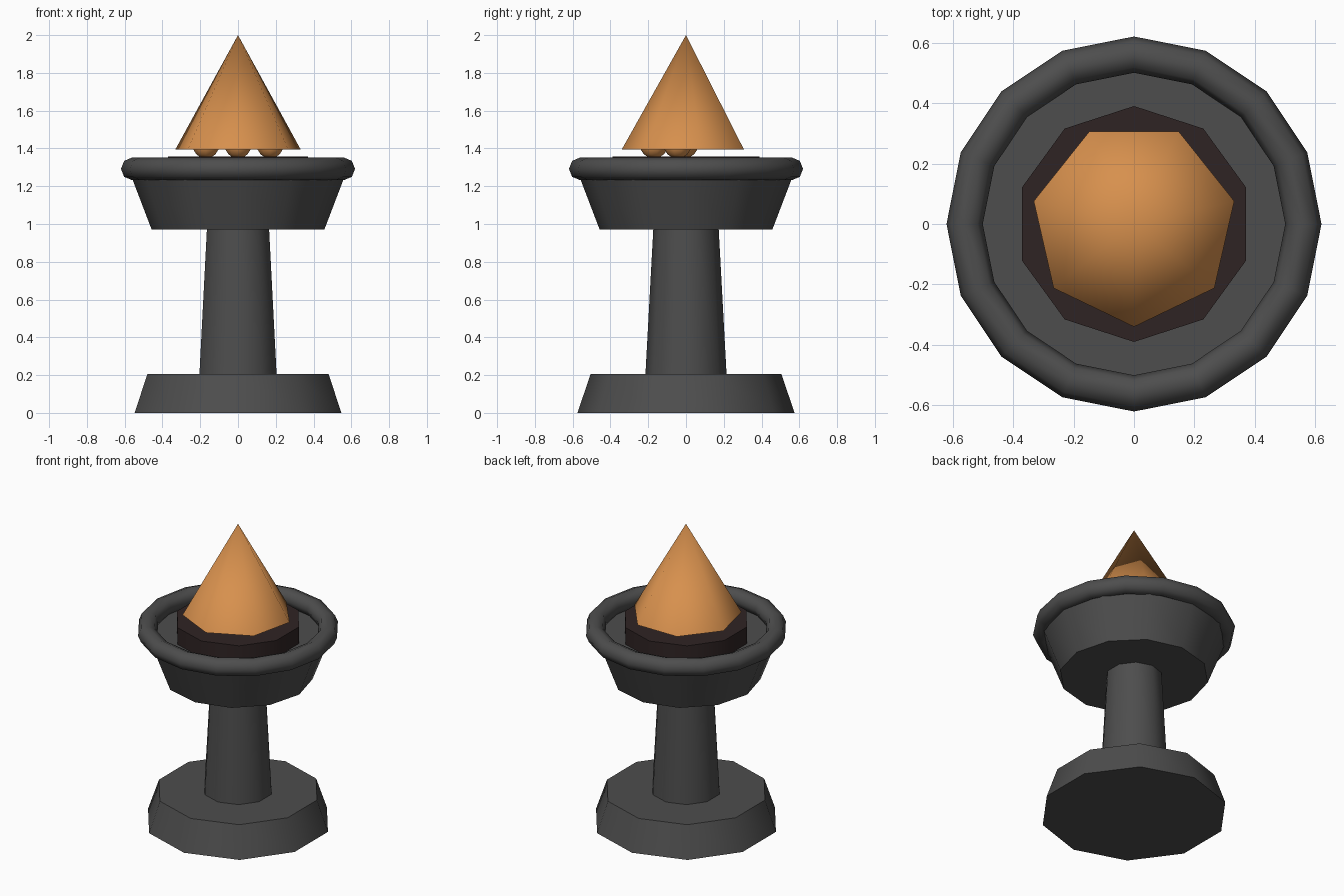
import bpy, math

if "Cube" in bpy.data.objects:
    bpy.data.objects.remove(bpy.data.objects["Cube"])


def material(name, rgb):
    m = bpy.data.materials.new(name)
    m.diffuse_color = (*rgb, 1.0)
    m.use_nodes = True
    m.node_tree.nodes["Principled BSDF"].inputs["Base Color"].default_value = m.diffuse_color
    return m


IRON = material("dark grey iron", (0.075, 0.075, 0.075))
COAL = material("charcoal brown", (0.028, 0.017, 0.017))
FLAME = material("flame orange", (0.68, 0.28, 0.075))


def finish(name, mat, angle=60):
    ob = bpy.context.object
    ob.name = name
    ob.data.materials.append(mat)
    bpy.ops.object.shade_smooth_by_angle(angle=math.radians(angle))
    return ob


def frustum(name, sides, r1, r2, z1, z2, mat, turn=0.0):
    bpy.ops.mesh.primitive_cone_add(vertices=sides, radius1=r1, radius2=r2, depth=z2 - z1,
                                    location=(0, 0, (z1 + z2) / 2), rotation=(0, 0, turn))
    return finish(name, mat)


# Stand: foot, column and bowl
frustum("foot", 10, 0.575, 0.505, 0.0, 0.205, IRON)
frustum("column", 10, 0.215, 0.173, 0.2, 0.975, IRON)
frustum("bowl", 12, 0.457, 0.562, 0.97, 1.245, IRON)

# Rounded rim
bpy.ops.mesh.primitive_torus_add(major_segments=16, minor_segments=8, major_radius=0.56,
                                 minor_radius=0.06, location=(0, 0, 1.292))
finish("rim", IRON)

# Bed of coals
bed = frustum("coal_bed", 10, 0.39, 0.39, 1.235, 1.358, COAL)

# Embers under the flame
for i, (x, y) in enumerate([(-0.17, -0.01), (0.0, -0.17), (0.17, -0.045)]):
    bpy.ops.mesh.primitive_uv_sphere_add(segments=10, ring_count=8, radius=0.075,
                                         location=(x, y, 1.422))
    finish(f"ember_{i + 1}", FLAME)

# Flame: seven-sided cone with a corner to the front
frustum("flame", 7, 0.34, 0.0, 1.395, 2.0, FLAME, math.pi)
